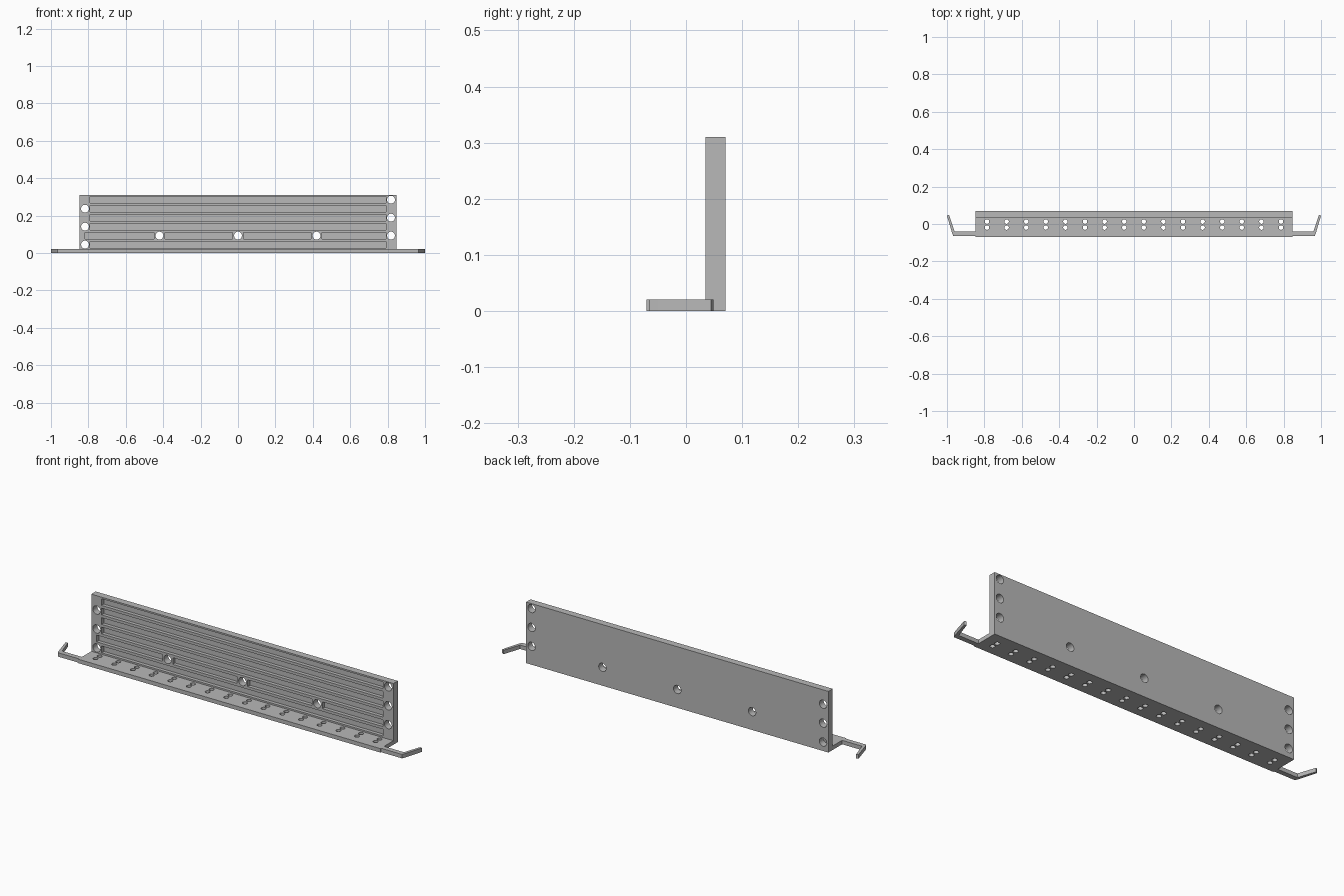
import bpy, bmesh
from math import pi, radians
from mathutils import Matrix, Vector

cube = bpy.data.objects.get("Cube")
if cube:
    bpy.data.objects.remove(cube, do_unlink=True)

grey = bpy.data.materials.new("bracket grey")
grey.use_nodes = True
colour = (0.48, 0.48, 0.48, 1)
grey.diffuse_color = colour
grey.node_tree.nodes["Principled BSDF"].inputs["Base Color"].default_value = colour


def make_object(name, bm):
    bmesh.ops.recalc_face_normals(bm, faces=bm.faces)
    mesh = bpy.data.meshes.new(name)
    bm.to_mesh(mesh)
    bm.free()
    mesh.materials.append(grey)
    obj = bpy.data.objects.new(name, mesh)
    bpy.context.collection.objects.link(obj)
    return obj


def extrude_profile(name, points, step):
    bm = bmesh.new()
    face = bm.faces.new([bm.verts.new(p) for p in points])
    new = bmesh.ops.extrude_face_region(bm, geom=[face])["geom"]
    bmesh.ops.translate(bm, vec=step, verts=[v for v in new if isinstance(v, bmesh.types.BMVert)])
    return make_object(name, bm)


def add_box(bm, x0, x1, y0, y1, z0, z1):
    mat = Matrix.Translation(((x0 + x1) / 2, (y0 + y1) / 2, (z0 + z1) / 2))
    bmesh.ops.create_cube(bm, size=1, matrix=mat @ Matrix.Diagonal((x1 - x0, y1 - y0, z1 - z0, 1)))


def add_drill(bm, centre, radius, turn=0):
    bmesh.ops.create_cone(bm, cap_ends=True, segments=32, radius1=radius, radius2=radius, depth=0.12,
                          matrix=Matrix.Translation(centre) @ Matrix.Rotation(turn, 4, "X"))


def activate(obj):
    bpy.ops.object.select_all(action="DESELECT")
    obj.select_set(True)
    bpy.context.view_layer.objects.active = obj


# L-shaped body: upright back plate and shelf
half, plate_y, shelf_z = 0.848, 0.035, 0.02
outline = [(-0.07, 0), (0.07, 0), (0.07, 0.31), (plate_y, 0.31), (plate_y, shelf_z), (-0.07, shelf_z)]
body = extrude_profile("plate_and_shelf", [(-half, y, z) for y, z in outline], Vector((2 * half, 0, 0)))

# Grooves in the front of the plate, one row split around the middle holes
cut = bmesh.new()
rows = [0.045 + 0.048 * i for i in range(6)]
for i, z in enumerate(rows):
    spans = [(-0.79, 0.79)]
    if i == 1:
        spans = [(-0.818, -0.449), (-0.39, -0.03), (0.03, 0.39), (0.449, 0.79)]
    for x0, x1 in spans:
        add_box(cut, x0, x1, 0.025, plate_y + 0.018, z - 0.017, z + 0.017)

# Mounting holes through the plate, staggered left and right
for i, z in enumerate(rows):
    add_drill(cut, (0.818 if i % 2 else -0.818, 0.06, z), 0.021, pi / 2)
for x in (-0.42, 0, 0.42):
    add_drill(cut, (x, 0.06, rows[1]), 0.021, pi / 2)

# Paired small holes through the shelf
for i in range(16):
    for y in (-0.019, 0.013):
        add_drill(cut, ((i - 7.5) * 0.1048, y, 0.01), 0.012)

cutter = make_object("cutter", cut)
cutter.hide_render = True
activate(body)
mod = body.modifiers.new("cuts", "BOOLEAN")
mod.operation = "DIFFERENCE"
mod.solver = "EXACT"
mod.object = cutter
bpy.ops.object.modifier_apply(modifier=mod.name)
bpy.data.objects.remove(cutter, do_unlink=True)
bpy.ops.object.shade_smooth_by_angle(angle=radians(30))

# Bent hook arms at both ends of the shelf
hook = [(half, -0.065), (0.966, -0.065), (0.972, -0.05), (1.0, 0.045),
        (0.989, 0.049), (0.959, -0.04), (half, -0.04)]
for side, name in ((1, "left_hook"), (-1, "right_hook")):
    extrude_profile(name, [(side * x, y, 0) for x, y in hook], Vector((0, 0, shelf_z)))
